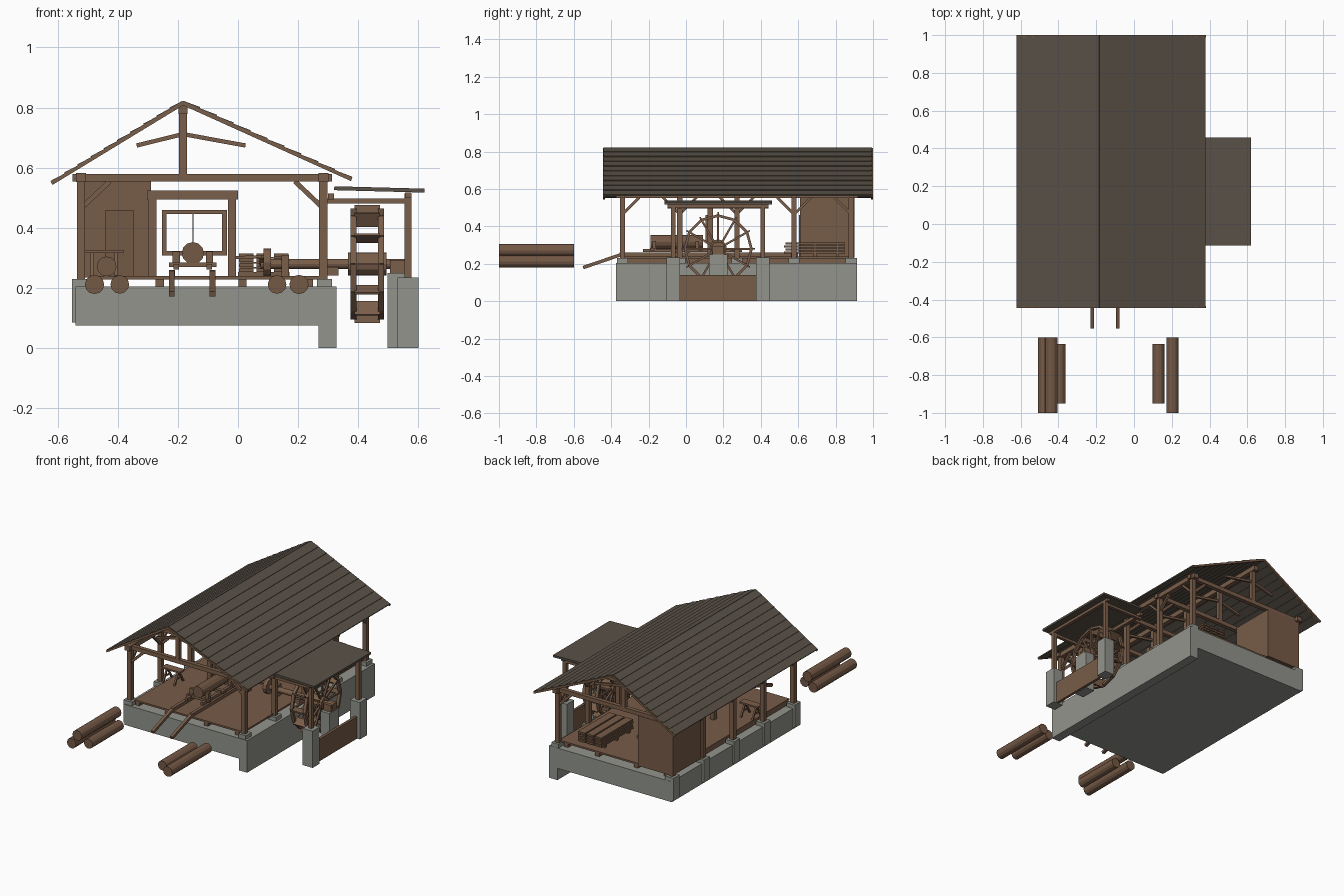
import bpy, bmesh, math
from mathutils import Vector, Matrix

if "Cube" in bpy.data.objects:
    bpy.data.objects.remove(bpy.data.objects["Cube"])


def material(name, rgb):
    m = bpy.data.materials.new(name)
    m.diffuse_color = (*rgb, 1)
    m.use_nodes = True
    m.node_tree.nodes["Principled BSDF"].inputs["Base Color"].default_value = m.diffuse_color
    return m


TIMBER = material("timber brown", (0.195, 0.112, 0.068))
PLANK = material("plank brown", (0.185, 0.106, 0.064))
BARK = material("log brown", (0.175, 0.098, 0.060))
ROOF = material("roof grey brown", (0.100, 0.083, 0.064))
STONE = material("stone grey", (0.285, 0.295, 0.260))


class Part:
    """Collects boxes, beams and cylinders into one named object."""
    def __init__(self, name, mat):
        self.name, self.mat, self.bm = name, mat, bmesh.new()

    def box(self, x0, x1, y0, y1, z0, z1):
        m = Matrix.Translation(((x0 + x1) / 2, (y0 + y1) / 2, (z0 + z1) / 2))
        m = m @ Matrix.Diagonal((x1 - x0, y1 - y0, z1 - z0, 1))
        bmesh.ops.create_cube(self.bm, size=1, matrix=m)
        return self

    def beam(self, p, q, w, h):
        p, q = Vector(p), Vector(q)
        d = q - p
        m = Matrix.Translation((p + q) / 2) @ d.to_track_quat('X', 'Z').to_matrix().to_4x4()
        m = m @ Matrix.Diagonal((d.length, w, h, 1))
        bmesh.ops.create_cube(self.bm, size=1, matrix=m)
        return self

    def cyl(self, p, q, r, n=12):
        p, q = Vector(p), Vector(q)
        d = q - p
        m = Matrix.Translation((p + q) / 2) @ d.to_track_quat('Z', 'Y').to_matrix().to_4x4()
        bmesh.ops.create_cone(self.bm, cap_ends=True, segments=n, radius1=r, radius2=r,
                              depth=d.length, matrix=m)
        return self

    def done(self):
        me = bpy.data.meshes.new(self.name)
        self.bm.to_mesh(me)
        self.bm.free()
        me.materials.append(self.mat)
        ob = bpy.data.objects.new(self.name, me)
        bpy.context.collection.objects.link(ob)
        return ob


BAYS = [-0.34 + 0.306 * i for i in range(5)]
XL, XR, XM = -0.522, 0.284, -0.183
WY, WZ, WX = 0.172, 0.28, 0.43      # wheel centre

# Stone base, deep wheel-side wall and post footings
Part("stone_base", STONE).box(-0.54, 0.28, -0.375, 0.915, 0.075, 0.205).done()
Part("wheel_side_wall", STONE).box(0.268, 0.327, -0.375, 0.915, 0, 0.205).done()
foot = Part("post_footings", STONE)
for y in BAYS:
    foot.box(-0.552, -0.492, y - 0.03, y + 0.03, 0.085, 0.23)
    foot.box(0.262, 0.312, y - 0.03, y + 0.03, 0.15, 0.23)
foot.done()

# Floor on joists
joists = Part("floor_joists", TIMBER)
for x in (-0.47, -0.26, 0.015, 0.235):
    joists.box(x - 0.014, x + 0.014, -0.345, 0.875, 0.2, 0.23)
joists.done()
Part("plank_floor", PLANK).box(-0.485, 0.28, -0.35, 0.88, 0.229, 0.24).done()

# Timber frame: posts, braces, plates, trusses
posts, braces, truss = Part("posts", TIMBER), Part("braces", TIMBER), Part("roof_trusses", TIMBER)
for i, y in enumerate(BAYS):
    for x, s in ((XL, 1), (XR, -1)):
        posts.box(x - 0.014, x + 0.014, y - 0.014, y + 0.014, 0.225, 0.56)
        braces.beam((x, y, 0.465), (x + s * 0.095, y, 0.555), 0.016, 0.016)
        for t in (-1, 1):
            if 0 <= i + t < len(BAYS) and (x == XL or i in (0, 3, 4)):
                braces.beam((x, y, 0.465), (x, y + t * 0.09, 0.555), 0.014, 0.014)
    truss.box(-0.55, 0.312, y - 0.013, y + 0.013, 0.554, 0.58)
    truss.box(XM - 0.013, XM + 0.013, y - 0.013, y + 0.013, 0.58, 0.785)
    truss.beam((XM, y, 0.712), (-0.337, y, 0.674), 0.014, 0.014)
    truss.beam((XM, y, 0.712), (0.025, y, 0.674), 0.014, 0.014)
for p in (posts, braces, truss):
    p.done()
plates = Part("wall_plates_and_ridge_beam", TIMBER)
for x, z, w in ((XL, 0.567, 0.017), (XR, 0.567, 0.017), (XM, 0.793, 0.015)):
    plates.box(x - w, x + w, -0.375, 0.92, z - 0.015, z + 0.015)
plates.done()

# Main roof: lapped boards on each slope, thin brown barge boards at the gables
boards, barge = Part("roof_boards", ROOF), Part("barge_boards", TIMBER)
N = 10
for ex, ez in ((-0.62, 0.553), (0.378, 0.566)):
    top, eave = Vector((XM, 0.277, 0.823)), Vector((ex, 0.277, ez))
    up = Vector((0, 0, 0.004))
    for i in range(N):
        a = top.lerp(eave, max(0, (i - 0.12) / N))
        b = top.lerp(eave, (i + 1) / N)
        boards.beam(a - up * 0.9, b + up * 0.3, 1.435, 0.007)
    for y in (-0.439, 0.994):
        a, b = top - up * 2.2, eave - up * 1.2
        barge.beam((a.x, y, a.z), (b.x, y, b.z), 0.012, 0.012)
boards.done()
barge.done()

# Corner store room with door
Part("store_room", PLANK).box(-0.533, -0.29, 0.61, 0.9, 0.235, 0.556).done()
Part("store_room_door", BARK).box(-0.44, -0.347, 0.603, 0.612, 0.24, 0.46).done()

# Saw gate: outer frame, sliding sash, blade
gate = Part("saw_gate_frame", TIMBER)
for x in (-0.285, -0.02):
    gate.box(x - 0.014, x + 0.014, 0.116, 0.144, 0.235, 0.5)
gate.box(-0.302, 0, 0.114, 0.146, 0.495, 0.524)
gate.done()
sash = Part("saw_sash", TIMBER)
for x in (-0.245, -0.045):
    sash.box(x - 0.008, x + 0.008, 0.105, 0.121, 0.31, 0.46)
for z in (0.316, 0.453):
    sash.box(-0.253, -0.037, 0.105, 0.121, z - 0.007, z + 0.007)
sash.done()
Part("saw_blade", ROOF).box(-0.152, -0.148, 0.105, 0.12, 0.32, 0.45).done()

# Log carriage, its rails and the loading ramp
car = Part("log_carriage", TIMBER)
for x in (-0.205, -0.095):
    car.box(x - 0.009, x + 0.009, -0.23, 0.3, 0.262, 0.28)
for y in (-0.18, -0.03, 0.08, 0.25):
    car.box(-0.23, -0.072, y - 0.012, y + 0.012, 0.27, 0.285)
for y in (-0.17, 0.06):
    for x in (-0.205, -0.095):
        car.box(x - 0.012, x + 0.012, y - 0.01, y + 0.01, 0.28, 0.322)
car.done()
ramp = Part("rails_and_ramp", TIMBER)
for x in (-0.22, -0.085):
    ramp.box(x - 0.01, x + 0.01, -0.355, 0.6, 0.24, 0.26)
    ramp.beam((x, -0.55, 0.18), (x, -0.345, 0.25), 0.019, 0.018)
ramp.done()
Part("log_on_carriage", BARK).cyl((-0.15, -0.19, 0.316), (-0.15, 0.09, 0.316), 0.037).done()

# Loose logs outside
LOGS = [(-0.477, 0.212, 0.032, 0), (-0.437, 0.272, 0.033, 0), (-0.393, 0.212, 0.031, 1),
        (0.13, 0.212, 0.031, 1), (0.203, 0.212, 0.032, 0)]
for i, (x, z, r, short) in enumerate(LOGS):
    y0, y1 = ((-1, -0.6), (-0.95, -0.635))[short]
    Part(f"log_{i + 1}", BARK).cyl((x, y0, z), (x, y1, z), r).done()

# Saw horse
horse = Part("saw_horse", TIMBER).box(-0.51, -0.38, -0.045, 0.005, 0.317, 0.327)
for x in (-0.485, -0.405):
    for s in (-1, 1):
        horse.beam((x, -0.02, 0.32), (x, -0.02 + s * 0.045, 0.24), 0.01, 0.01)
    horse.box(x - 0.004, x + 0.004, -0.045, 0.005, 0.27, 0.278)
horse.done()

# Stack of sawn planks on bearers
stack = Part("plank_stack", PLANK)
for c in range(3):
    for r in range(4):
        z = 0.254 + r * 0.0165
        stack.box(0.003 + c * 0.058, 0.052 + c * 0.058, 0.525 + 0.008 * (r % 2), 0.85, z, z + 0.011)
for y in (0.57, 0.69, 0.81):
    stack.box(0, 0.172, y - 0.008, y + 0.008, 0.239, 0.254)
    for r in range(3):
        z = 0.265 + r * 0.0165
        stack.box(0.005, 0.165, y - 0.005, y + 0.005, z, z + 0.0055)
stack.done()

# Water wheel: two rims, spokes, paddles, hub
wheel = Part("water_wheel", TIMBER)
K = 12


def polar(x, r, a):
    return (x, WY + r * math.cos(a), WZ + r * math.sin(a))


for k in range(K):
    a, b = math.tau * k / K, math.tau * (k + 1) / K
    for x in (0.384, 0.476):
        wheel.beam(polar(x, 0.178, a), polar(x, 0.178, b), 0.02, 0.014)
        wheel.beam(polar(x, 0.03, a), polar(x, 0.175, a), 0.011, 0.011)
    p, q = Vector(polar(WX, 0.145, a)), Vector(polar(WX, 0.196, a))
    m = Matrix.Translation((p + q) / 2) @ Matrix.Rotation(a, 4, 'X')
    bmesh.ops.create_cube(wheel.bm, size=1, matrix=m @ Matrix.Diagonal((0.085, 0.051, 0.008, 1)))
wheel.done()
Part("wheel_hub", TIMBER).cyl((0.366, WY, WZ), (0.494, WY, WZ), 0.038).done()
Part("wheel_axle", TIMBER).cyl((0.075, WY, WZ), (0.56, WY, WZ), 0.017).done()
drive = Part("drive_wheel_and_crank", TIMBER)
drive.cyl((0.085, WY, WZ + 0.005), (0.11, WY, WZ + 0.005), 0.046)
drive.beam((0.078, WY, WZ), (0.078, WY - 0.03, WZ + 0.025), 0.012, 0.012)
drive.beam((0.08, WY - 0.03, WZ + 0.025), (-0.03, WY - 0.03, 0.3), 0.01, 0.01)
drive.done()
bear = Part("axle_bearings", TIMBER)
bear.box(0.145, 0.17, WY - 0.025, WY + 0.025, 0.238, 0.31)
bear.box(0.29, 0.335, WY - 0.03, WY + 0.03, 0.242, 0.27)
bear.box(0.505, 0.557, WY - 0.03, WY + 0.03, 0.248, 0.293)
bear.done()

# Wheel pit: outer piers, bearing pier, board wall
pit = Part("wheel_pit_piers", STONE)
for y in (-0.068, 0.41):
    pit.box(0.53, 0.6, y - 0.036, y + 0.036, 0, 0.235)
pit.box(0.498, 0.56, WY - 0.05, WY + 0.05, 0, 0.25)
pit.done()
Part("wheel_pit_board", PLANK).box(0.563, 0.58, -0.035, 0.375, 0, 0.14).done()

# Wheel shelter
shel = Part("wheel_shelter_frame", TIMBER)
for y in (-0.068, 0.41):
    shel.box(0.553, 0.577, y - 0.012, y + 0.012, 0.23, 0.515)
    shel.box(0.29, 0.577, y - 0.01, y + 0.01, 0.482, 0.498)
shel.box(0.555, 0.577, -0.1, 0.44, 0.5, 0.517)
shel.box(0.3, 0.32, -0.1, 0.44, 0.495, 0.515)
shel.done()
Part("wheel_shelter_roof", ROOF).beam((0.32, WY, 0.532), (0.62, WY, 0.524), 0.574, 0.013).done()
